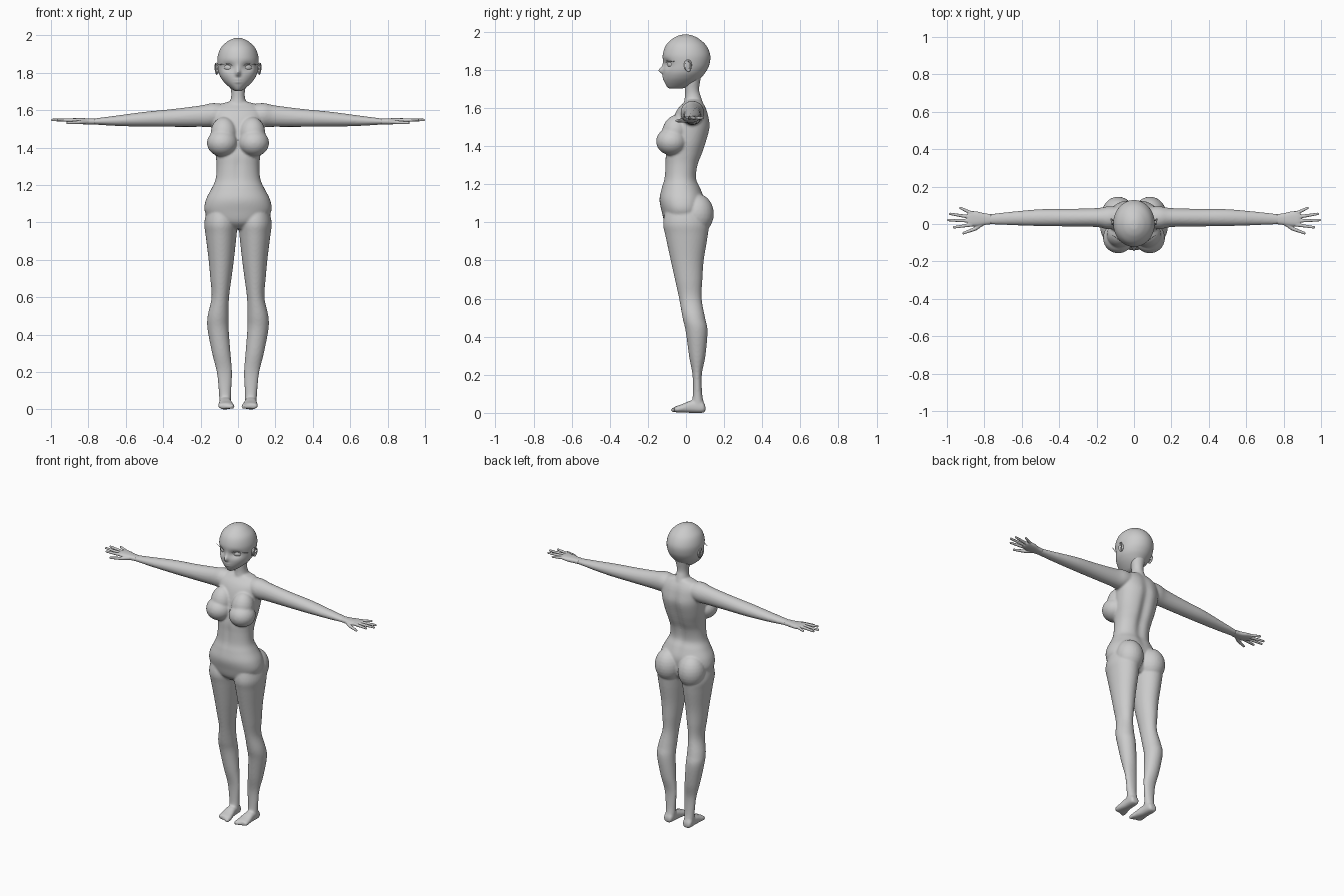
import bpy, bmesh
from math import cos, sin, pi, exp
from mathutils import Vector, Matrix


def spline(rows, n):
    # Catmull-Rom through the section rows
    out = []
    for i in range(len(rows) - 1):
        a, b, c, d = (rows[max(0, min(len(rows) - 1, i + k))] for k in (-1, 0, 1, 2))
        for s in range(n):
            t = s / n
            out.append([0.5 * (2 * q + (r - p) * t + (2 * p - 5 * q + 4 * r - u) * t * t
                               + (3 * q - p - 3 * r + u) * t ** 3) for p, q, r, u in zip(a, b, c, d)])
    return out + [rows[-1]]


def loft(bm, rows, axis='z', seg=40, n=5, power=2.0, deform=None):
    # each row: position on axis, then min/max of the two other coordinates
    rings = []
    for p, a0, a1, b0, b1 in spline(rows, n):
        ring = []
        for k in range(seg):
            c, s = cos(2 * pi * k / seg), sin(2 * pi * k / seg)
            e = 2 / power
            a = (a0 + a1) / 2 + (a1 - a0) / 2 * abs(c) ** e * (1 if c > 0 else -1)
            b = (b0 + b1) / 2 + (b1 - b0) / 2 * abs(s) ** e * (1 if s > 0 else -1)
            co = Vector({'z': (a, b, p), 'x': (p, a, b), 'y': (a, p, b)}[axis])
            if deform:
                deform(co)
            ring.append(bm.verts.new(co))
        rings.append(ring)
    for r, q in zip(rings, rings[1:]):
        for k in range(seg):
            j = (k + 1) % seg
            bm.faces.new((r[k], r[j], q[j], q[k]))
    bm.faces.new(rings[0])
    bm.faces.new(rings[-1])


def ball(bm, c, r, rot=(0, 'X'), u=28):
    m = Matrix.Translation(c) @ Matrix.Rotation(rot[0], 4, rot[1]) @ Matrix.Diagonal((*r, 1))
    bmesh.ops.create_uvsphere(bm, u_segments=u, v_segments=u // 2, radius=1, matrix=m)


def digit(bm, pts, r0, r1, steps=14):
    # a tapering finger or toe made of close-set balls along a path
    total = (len(pts) - 1) * steps
    for i in range(total + 1):
        k = min(i // steps, len(pts) - 2)
        p = Vector(pts[k]).lerp(Vector(pts[k + 1]), (i - k * steps) / steps)
        r = r0 + (r1 - r0) * i / total
        ball(bm, p, (r, r, r), u=12)


def finish(bm, name, voxel=None, smooth=0):
    bmesh.ops.recalc_face_normals(bm, faces=bm.faces)
    me = bpy.data.meshes.new(name)
    for f in bm.faces:
        f.smooth = True
    bm.to_mesh(me)
    bm.free()
    ob = bpy.data.objects.new(name, me)
    bpy.context.collection.objects.link(ob)
    ob.modifiers.new("Mirror", 'MIRROR').use_mirror_merge = False
    if voxel:
        m = ob.modifiers.new("Fuse", 'REMESH')
        m.mode, m.voxel_size, m.use_smooth_shade = 'VOXEL', voxel, True
        s = ob.modifiers.new("Soften", 'SMOOTH')
        s.factor, s.iterations = 0.5, smooth
    return ob


def bump(d, w):
    return exp(-(d / w) ** 2)


def sym(rows):
    return [(z, -w, w, f, b) for z, w, f, b in rows]


def spine(co):
    # grooves down the back and the middle of the belly
    if co.y > 0.03:
        co.y -= 0.018 * bump(co.x, 0.03) * bump(co.z - 1.38, 0.2)
    elif co.y < -0.05:
        co.y += 0.006 * bump(co.x, 0.02) * bump(co.z - 1.3, 0.1)


def face(co):
    # eye sockets, nose, lips and chin
    if co.y < -0.02:
        x, z = abs(co.x), co.z
        co.y += 0.016 * bump(x - 0.052, 0.028) * bump(z - 1.83, 0.022)
        co.y -= 0.024 * bump(x, 0.012) * bump(z - 1.797, 0.016)
        co.y -= 0.006 * bump(x, 0.012) * bump(z - 1.82, 0.02)
        co.y -= 0.005 * bump(x, 0.018) * (bump(z - 1.764, 0.006) + bump(z - 1.75, 0.006))


# Body: torso, neck, limbs fused into one skin
body = bmesh.new()
loft(body, sym([(0.965, 0.08, -0.07, 0.06), (1.0, 0.14, -0.11, 0.085), (1.06, 0.178, -0.128, 0.095),
                (1.12, 0.172, -0.139, 0.098), (1.18, 0.142, -0.128, 0.078), (1.23, 0.12, -0.115, 0.058),
                (1.30, 0.114, -0.11, 0.067), (1.36, 0.12, -0.108, 0.09), (1.42, 0.13, -0.095, 0.11),
                (1.50, 0.138, -0.08, 0.129), (1.56, 0.142, -0.062, 0.12), (1.60, 0.135, -0.04, 0.107),
                (1.63, 0.10, -0.01, 0.09), (1.645, 0.05, 0.0, 0.08)]),
     seg=64, power=2.2, deform=spine)
loft(body, sym([(1.58, 0.09, -0.03, 0.10), (1.625, 0.055, -0.012, 0.09), (1.66, 0.039, -0.006, 0.078),
                (1.70, 0.037, -0.006, 0.069), (1.77, 0.05, -0.01, 0.08)]))
ball(body, (0.084, -0.075, 1.425), (0.082, 0.082, 0.073))
ball(body, (0.076, -0.058, 1.475), (0.07, 0.068, 0.09), (-0.25, 'X'))
ball(body, (0.085, 0.058, 1.045), (0.086, 0.088, 0.105))
loft(body, [(1.09, 0.02, 0.16, -0.1, 0.09), (1.0, 0.004, 0.18, -0.12, 0.118),
            (0.93, 0.008, 0.173, -0.108, 0.114), (0.8, 0.022, 0.157, -0.08, 0.093),
            (0.7, 0.035, 0.148, -0.058, 0.086), (0.6, 0.048, 0.141, -0.036, 0.082),
            (0.5, 0.051, 0.162, -0.018, 0.10), (0.43, 0.05, 0.163, -0.002, 0.113),
            (0.3, 0.04, 0.138, 0.016, 0.102), (0.2, 0.032, 0.114, 0.034, 0.083),
            (0.1, 0.036, 0.103, 0.036, 0.085), (0.05, 0.037, 0.1, 0.03, 0.094), (0.012, 0.042, 0.097, 0.03, 0.095)])
loft(body, [(0.04, -0.01, 0.09, 1.53, 1.625), (0.13, -0.028, 0.095, 1.512, 1.638),
            (0.2, -0.016, 0.085, 1.511, 1.625), (0.35, -0.013, 0.081, 1.511, 1.606),
            (0.5, -0.011, 0.079, 1.512, 1.591), (0.65, -0.006, 0.066, 1.516, 1.571),
            (0.78, -0.001, 0.052, 1.524, 1.554), (0.79, 0.002, 0.05, 1.526, 1.552)], axis='x')
# feet with toes
loft(body, [(0.102, 0.05, 0.09, 0.008, 0.035), (0.085, 0.04, 0.1, 0.0, 0.06), (0.03, 0.036, 0.1, 0.0, 0.065),
            (-0.02, 0.026, 0.105, 0.002, 0.046), (-0.05, 0.022, 0.105, 0.002, 0.036),
            (-0.062, 0.03, 0.098, 0.006, 0.03)], axis='y', power=2.5)
for i in range(5):
    x = 0.032 + 0.0165 * i
    digit(body, [(x, -0.04, 0.018), (x, -0.066 + 0.005 * i, 0.015)], 0.013 - 0.001 * i, 0.0135 - 0.0015 * i, 4)
finish(body, "body", 0.0065, 4)

# Head with sculpted face
head = bmesh.new()
loft(head, sym([(1.703, 0.016, -0.088, -0.02), (1.712, 0.032, -0.1, 0.02), (1.735, 0.06, -0.112, 0.055),
                (1.76, 0.083, -0.118, 0.08), (1.79, 0.1, -0.12, 0.104), (1.83, 0.108, -0.119, 0.123),
                (1.88, 0.11, -0.122, 0.127), (1.93, 0.094, -0.105, 0.105), (1.965, 0.06, -0.07, 0.066),
                (1.982, 0.028, -0.035, 0.03), (1.986, 0.008, -0.01, 0.006)]),
     seg=120, n=9, deform=face)
finish(head, "head", 0.004, 3)

# Ears
ear = bmesh.new()
ball(ear, (0.111, 0.01, 1.82), (0.006, 0.018, 0.03), (0.4, 'Z'))
for k in range(26):
    a = -0.35 * pi + 1.5 * pi * k / 25
    w = 0.016 + 0.004 * sin(a)
    ball(ear, (0.113 + 0.009 * cos(a - 0.4), 0.01 + w * cos(a), 1.82 + 0.03 * sin(a)), (0.005,) * 3, u=10)
finish(ear, "ears", 0.0025, 3)

# Eyes and lashes
eye = bmesh.new()
ball(eye, (0.052, -0.083, 1.829), (0.026, 0.012, 0.017), (0.45, 'Z'))
finish(eye, "eyes")
lash = bmesh.new()
digit(lash, [(0.026, -0.106, 1.835), (0.045, -0.102, 1.847), (0.075, -0.088, 1.846),
             (0.1, -0.07, 1.843), (0.118, -0.06, 1.845)], 0.003, 0.0022, 8)
finish(lash, "lashes", 0.002, 2)

# Hands: palm, four fingers and thumb
hand = bmesh.new()
loft(hand, [(0.765, -0.001, 0.054, 1.524, 1.555), (0.8, -0.005, 0.057, 1.523, 1.556),
            (0.84, -0.012, 0.067, 1.526, 1.558), (0.875, -0.011, 0.068, 1.532, 1.558),
            (0.89, -0.004, 0.058, 1.537, 1.555)], axis='x', power=2.4)
for base, tip in (((0.87, -0.004), (0.962, -0.018)), ((0.88, 0.017), (0.993, 0.021)),
                  ((0.88, 0.038), (0.982, 0.054)), ((0.865, 0.056), (0.928, 0.086))):
    digit(hand, [(*base, 1.546), (*tip, 1.548)], 0.0105, 0.0072)
digit(hand, [(0.805, 0.008, 1.538), (0.85, -0.026, 1.535), (0.912, -0.049, 1.532)], 0.014, 0.0072)
finish(hand, "hands", 0.003, 3)
